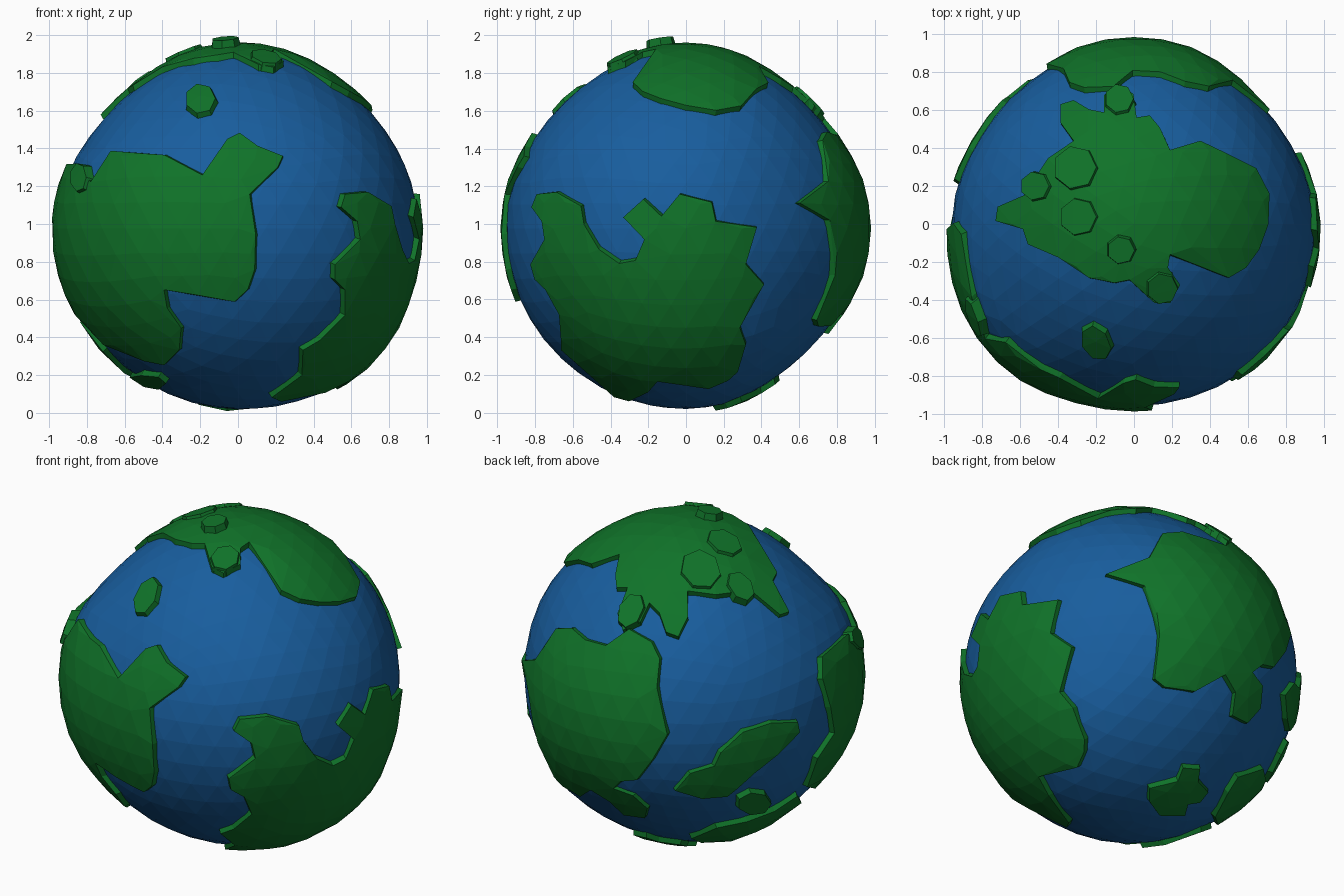
import bpy, bmesh, math
from mathutils import Vector
from mathutils.geometry import delaunay_2d_cdt

if "Cube" in bpy.data.objects:
    bpy.data.objects.remove(bpy.data.objects["Cube"])

CENTRE = Vector((0, 0, 0.977))
OCEAN_R, LAND_R, BASE_R = 0.957, 0.985, 0.92

# Drawing planes for coastlines: origin x, origin y, units per metre, turn, tilt
VIEWS = {
    'front': (238.5, 229, 189.5, 0, 0),
    'right': (686.5, 229, 189.5, 90, 0),
    'top': (1134.5, 225, 189.5, 0, 90),
    'back_left': (686.5, 676, 176, 216, 26),
    'back_right': (1134.5, 676, 176, 140, -28),
}

# Gentle bulges and flats of the ball: direction, change of radius
LUMPS = [((-.82, -.57, 0), .04), ((.82, .57, 0), -.045), ((.77, -.64, 0), .01),
         ((-.77, .64, 0), -.035), ((-.7, 0, .7), -.045), ((.7, 0, .7), -.025),
         ((.6, 0, -.8), .03), ((-.7, 0, -.7), -.01), ((0, -.7, .7), -.03),
         ((0, .7, .7), -.045), ((0, .7, -.7), -.045), ((0, -.7, -.7), 0),
         ((1, 0, 0), 0), ((-1, 0, 0), 0), ((0, 1, 0), 0), ((0, -1, 0), 0),
         ((0, 0, 1), .005), ((0, 0, -1), 0)]
LUMPS = [(Vector(d).normalized(), h) for d, h in LUMPS]


def swell(d):
    """Local scale of the ball in direction d."""
    ws = [math.exp(12 * (d.dot(p) - 1)) for p, h in LUMPS]
    return 1 + sum(w * h for w, (p, h) in zip(ws, LUMPS)) / sum(ws)


def material(name, rgb):
    m = bpy.data.materials.new(name)
    m.diffuse_color = (*rgb, 1)
    m.use_nodes = True
    m.node_tree.nodes["Principled BSDF"].inputs["Base Color"].default_value = m.diffuse_color
    return m


BLUE = material('ocean_blue', (0.009, 0.11, 0.34))
GREEN = material('land_green', (0.005, 0.17, 0.022))


def on_sphere(view, px, py):
    """Direction on the globe of a point drawn on one of the planes."""
    cx, cy, s, a, e = VIEWS[view]
    a, e = math.radians(a), math.radians(e)
    u, v = (px - cx) / s, (cy - py) / s
    flat = Vector((math.sin(a), -math.cos(a), 0))
    right = Vector((math.cos(a), math.sin(a), 0))
    up = Vector((0, 0, math.cos(e))) - flat * math.sin(e)
    out = flat * math.cos(e) + Vector((0, 0, math.sin(e)))
    r = 0.975
    for _ in range(5):
        w = math.sqrt(max(0, r * r - u * u - v * v))
        d = (right * u + up * v + out * w).normalized()
        r = 0.975 * swell(d)
    return d


def finish(name, bm, mat):
    for v in bm.verts:
        v.co *= swell(v.co.normalized())
    me = bpy.data.meshes.new(name)
    bm.to_mesh(me)
    bm.free()
    me.materials.append(mat)
    ob = bpy.data.objects.new(name, me)
    ob.location = CENTRE
    bpy.context.collection.objects.link(ob)
    return ob


def land(name, parts, radius=LAND_R, flare=0.03):
    """Raised plate: coastline filled over the sphere, with walls into the sea."""
    dirs = [on_sphere(view, *p) for view, pts in parts for p in pts]
    c = sum(dirs, Vector()).normalized()
    tx = c.orthogonal().normalized()
    ty = c.cross(tx)

    def flatten(d):
        return Vector((d.dot(tx), d.dot(ty))) / (1 + d.dot(c))

    def raise_up(q):
        k = q.length_squared
        return (tx * 2 * q.x + ty * 2 * q.y + c * (1 - k)) / (1 + k)

    ring = [flatten(d) for d in dirs]
    n = len(ring)
    if sum(ring[i - 1].x * ring[i].y - ring[i].x * ring[i - 1].y for i in range(n)) < 0:
        ring.reverse()
    inner = [flatten(d) for d in GRID if d.dot(c) > -0.3]
    inner = [q for q in inner if min((q - r).length for r in ring) > 0.03]
    res = delaunay_2d_cdt(ring + inner, [], [list(range(n))], 1, 1e-5)
    bm = bmesh.new()
    vs = [bm.verts.new(raise_up(q) * radius) for q in res[0]]
    for f in res[2]:
        bm.faces.new([vs[i] for i in f])
    bmesh.ops.delete(bm, geom=[v for v in bm.verts if not v.link_faces], context='VERTS')
    rim = [e for e in bm.edges if e.is_boundary]
    new = bmesh.ops.extrude_edge_only(bm, edges=rim)['geom']
    for v in new:
        if isinstance(v, bmesh.types.BMVert):
            d = v.co.normalized()
            v.co = (d + (d - c).normalized() * flare).normalized() * BASE_R
    bmesh.ops.recalc_face_normals(bm, faces=bm.faces[:])
    if sum(f.normal.dot(f.calc_center_median()) for f in bm.faces) < 0:
        bmesh.ops.reverse_faces(bm, faces=bm.faces[:])
    return finish(name, bm, GREEN)


def islet(name, view, x, y, rx, ry=None, radius=LAND_R, sides=7):
    ry = ry or rx
    pts = [(x + rx * math.cos(k * math.tau / sides), y + ry * math.sin(k * math.tau / sides))
           for k in range(sides)]
    return land(name, [(view, pts)], radius, 0.03)


# Ocean ball
bm = bmesh.new()
bmesh.ops.create_icosphere(bm, subdivisions=4, radius=OCEAN_R)
GRID = [v.co.normalized() for v in bm.verts]
finish('ocean', bm, BLUE)

# Front left continent
land('front_continent', [
    ('front', [(92, 183), (112, 152), (165, 156), (203, 176), (228, 140), (240, 134),
               (258, 147), (283, 157), (278, 168), (250, 195), (256, 235), (255, 270),
               (248, 290), (235, 302), (165, 290), (168, 308), (182, 328), (180, 350),
               (165, 365), (145, 361), (105, 345)]),
    ('back_left', [(805, 788), (815, 760), (832, 735), (828, 710), (820, 682),
                   (820, 660), (846, 637)])])

# Right continent
land('right_continent', [
    ('front', [(272, 397), (302, 375), (303, 350), (320, 340), (345, 315), (345, 290),
               (335, 280), (335, 265), (360, 240), (357, 222), (341, 208), (345, 195),
               (368, 193)]),
    ('right', [(582, 207), (585, 225), (600, 250), (620, 264), (636, 261), (645, 240),
               (624, 218), (644, 200), (662, 217), (680, 195), (712, 203), (716, 222),
               (757, 228), (746, 265), (764, 285), (740, 328), (746, 345), (738, 372)]),
    ('back_right', [(1085, 757), (1078, 772), (1040, 780), (1050, 798), (1070, 824)])])

# Back continent
land('back_continent', [
    ('back_right', [(1107, 580), (1150, 563), (1163, 538)]),
    ('back_left', [(572, 630), (585, 642), (605, 648), (628, 632), (650, 645), (658, 662),
                   (655, 690), (665, 737), (650, 762), (635, 781)]),
    ('back_right', [(1262, 669), (1252, 677), (1262, 690), (1260, 712), (1247, 727),
                    (1232, 720), (1235, 697), (1225, 680), (1195, 697), (1165, 693),
                    (1155, 685), (1160, 640), (1145, 592)])])

# Top continent
land('top_continent', [
    ('top', [(1137, 120), (1150, 118), (1160, 130), (1170, 152), (1200, 143), (1225, 155),
             (1255, 170), (1268, 195), (1267, 225), (1258, 250), (1245, 268), (1228, 278),
             (1170, 255), (1168, 268), (1180, 285), (1170, 303), (1155, 303), (1130, 280),
             (1115, 283), (1090, 278), (1060, 258), (1030, 245), (1025, 230), (998, 222),
             (1000, 208), (1030, 195), (1040, 175), (1050, 160), (1075, 143), (1062, 125),
             (1062, 107), (1075, 103), (1090, 112), (1105, 115), (1105, 98), (1120, 87),
             (1134, 97)])])

# Raised hills on the top continent
for i, (x, y, r, h) in enumerate([(1077, 170, 21, 1.0), (1080, 218, 18, 1.0),
                                  (1122, 250, 13, 1.022), (1162, 288, 15, 1.0),
                                  (1038, 188, 14, 1.0), (1120, 103, 14, 1.0)]):
    islet(f'hill_{i + 1}', 'top', x, y, r, radius=h)

# Lower back islands
land('long_island', [
    ('back_left', [(673, 792), (688, 775), (712, 768), (718, 755), (740, 735), (768, 726),
                   (795, 725), (797, 735), (775, 757), (752, 775), (735, 790), (725, 798),
                   (700, 800)])])
land('low_island', [
    ('back_left', [(690, 838), (715, 828), (745, 822), (772, 812), (795, 797), (800, 803),
                   (770, 826), (730, 841), (700, 842)])])
land('cross_island', [
    ('back_right', [(1150, 792), (1178, 785), (1183, 772), (1200, 773), (1198, 785),
                    (1208, 795), (1200, 805), (1188, 807), (1185, 818), (1160, 818),
                    (1150, 805)])])

# Small islets
islet('north_islet', 'front', 201, 100, 15)
islet('west_islet', 'front', 82, 179, 8, 14, 1.0)
islet('back_islet', 'back_left', 752, 805, 17, 11)
islet('south_islet', 'front', 147, 383, 20, 8)
